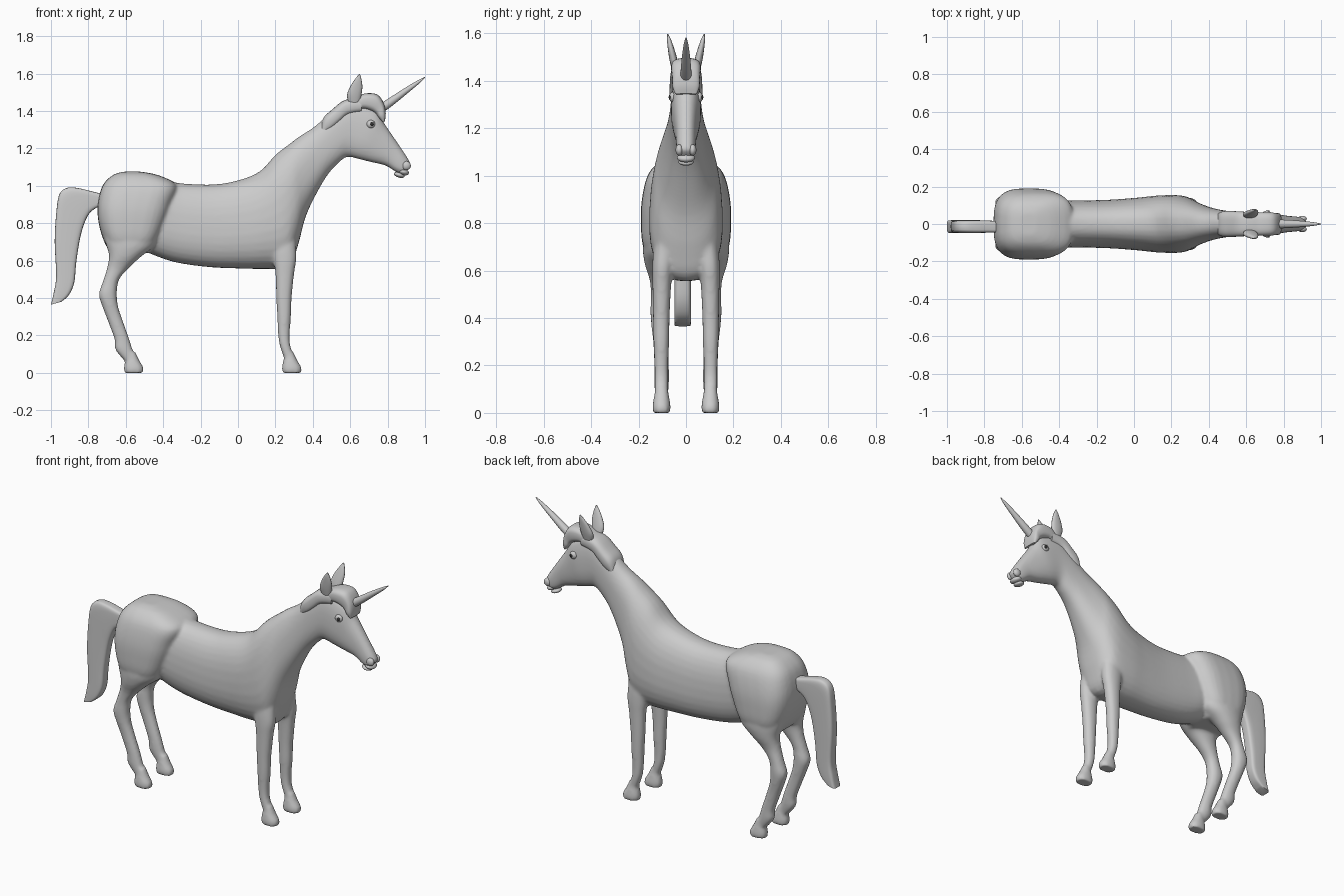
import bpy, bmesh, math
from mathutils import Vector


def select_only(ob):
    bpy.ops.object.select_all(action='DESELECT')
    ob.select_set(True)
    bpy.context.view_layer.objects.active = ob


def finish(ob, mirror=False, angle=45):
    select_only(ob)
    if mirror:
        m = ob.modifiers.new("Mirror", 'MIRROR')
        m.use_axis = (False, True, False)
        m.use_mirror_merge = False
        bpy.ops.object.modifier_apply(modifier="Mirror")
    bpy.ops.object.shade_smooth_by_angle(angle=math.radians(angle))
    return ob


def catmull(a, b, c, d, t):
    return [0.5 * (2 * q + (r - p) * t + (2 * p - 5 * q + 4 * r - s) * t * t
            + (3 * q - p - 3 * r + s) * t ** 3) for p, q, r, s in zip(a, b, c, d)]


def loft(name, rings, power=2.3, n=32, steps=4, mirror=False, y=0, egg=0):
    """Each ring: x,z of one edge, x,z of the opposite edge, half width, centre y."""
    rings = [tuple(r) if len(r) == 6 else tuple(r) + (y,) for r in rings]
    path = []
    for i in range(len(rings) - 1):
        a, d = rings[max(i - 1, 0)], rings[min(i + 2, len(rings) - 1)]
        path += [catmull(a, rings[i], rings[i + 1], d, k / steps) for k in range(steps)]
    path.append(rings[-1])
    bm = bmesh.new()
    loops = []
    for xa, za, xb, zb, w, yc in path:
        loop = []
        for k in range(n):
            t = 2 * math.pi * k / n
            c, s = [math.copysign(abs(v) ** (2 / power), v) for v in (math.cos(t), math.sin(t))]
            loop.append(bm.verts.new(((xa + xb) / 2 + (xa - xb) / 2 * c,
                                      yc + w * s * (1 - egg * c),
                                      (za + zb) / 2 + (za - zb) / 2 * c)))
        loops.append(loop)
    for p, q in zip(loops, loops[1:]):
        for k in range(n):
            j = (k + 1) % n
            bm.faces.new((p[k], p[j], q[j], q[k]))
    bm.faces.new(loops[0])
    bm.faces.new(loops[-1])
    bmesh.ops.recalc_face_normals(bm, faces=bm.faces)
    me = bpy.data.meshes.new(name)
    bm.to_mesh(me)
    bm.free()
    ob = bpy.data.objects.new(name, me)
    bpy.context.collection.objects.link(ob)
    return finish(ob, mirror)


def ball(name, loc, size, mirror=False, tilt=0):
    bpy.ops.mesh.primitive_uv_sphere_add(segments=24, ring_count=14, radius=1)
    ob = bpy.context.object
    ob.name = name
    for v in ob.data.vertices:
        p = Vector([a * b for a, b in zip(v.co, size)])
        c, s = math.cos(tilt), math.sin(tilt)
        v.co = Vector((p.x * c + p.z * s, p.y, p.z * c - p.x * s)) + Vector(loc)
    return finish(ob, mirror)


# torso, neck and head in one sweep
body = loft("body", [
    (-.56, 1.00, -.56, .68, .10), (-.43, 1.03, -.45, .63, .125), (-.29, 1.012, -.33, .59, .125),
    (-.12, 1.008, -.15, .565, .129), (.02, 1.035, .01, .558, .14), (.12, 1.08, .14, .556, .152),
    (.20, 1.165, .27, .566, .153), (.27, 1.22, .32, .68, .138), (.33, 1.265, .36, .83, .112),
    (.40, 1.31, .415, .95, .089), (.46, 1.36, .48, 1.06, .074), (.53, 1.42, .54, 1.125, .066),
    (.62, 1.46, .585, 1.155, .062), (.735, 1.415, .65, 1.142, .062), (.785, 1.33, .72, 1.125, .054),
    (.85, 1.235, .79, 1.108, .044), (.90, 1.16, .835, 1.08, .040), (.922, 1.12, .87, 1.065, .034),
    (.922, 1.105, .89, 1.072, .02)], power=2.4, egg=.07)

# broad rump
rump = loft("rump", [
    (-.61, 1.076, -.52, 1.076, .06), (-.67, 1.057, -.42, 1.055, .115), (-.725, 1.00, -.325, 1.00, .162),
    (-.75, .90, -.35, .90, .186), (-.745, .80, -.385, .80, .19), (-.715, .70, -.43, .70, .18),
    (-.68, .64, -.48, .64, .13)], power=3.2)

# hind legs
hind = loft("hind_leg", [
    (-.73, .80, -.42, .80, .075, .10), (-.71, .70, -.44, .69, .082, .10),
    (-.69, .63, -.52, .62, .063, .11), (-.70, .56, -.585, .56, .045, .108),
    (-.725, .48, -.635, .50, .038, .11), (-.744, .42, -.648, .43, .040, .11),
    (-.727, .36, -.642, .36, .037, .108), (-.697, .28, -.62, .29, .032, .105),
    (-.66, .18, -.588, .20, .031, .103), (-.656, .125, -.565, .13, .031, .103),
    (-.612, .07, -.545, .075, .027, .103)], power=2.2, mirror=True)

# front legs, running up inside the chest
front = loft("front_leg", [
    (.17, .85, .31, .85, .04, .075), (.175, .68, .31, .70, .047, .09),
    (.19, .60, .312, .61, .043, .099), (.20, .53, .30, .53, .039, .102),
    (.205, .40, .287, .40, .035, .104), (.21, .30, .283, .30, .033, .104),
    (.215, .20, .276, .20, .029, .104), (.225, .14, .281, .14, .029, .104),
    (.25, .07, .305, .075, .027, .104)], power=2.2, mirror=True)

# hooves share one shape
hooves = [loft(name, [
    (.25 + x, .10, .297 + x, .11, .026), (.241 + x, .06, .318 + x, .065, .033),
    (.234 + x, .025, .339 + x, .03, .038), (.238 + x, 0, .341 + x, 0, .037)],
    power=2.2, mirror=True, y=.103) for name, x in (("front_hoof", 0), ("hind_hoof", -.845))]

# blend torso, rump and legs into one skin
select_only(body)
for ob in [rump, hind, front] + hooves:
    ob.select_set(True)
bpy.ops.object.join()
for name, kind, settings in (("Skin", 'REMESH', dict(mode='VOXEL', voxel_size=.009)),
                             ("Relax", 'SMOOTH', dict(factor=.5, iterations=7))):
    m = body.modifiers.new(name, kind)
    for key, value in settings.items():
        setattr(m, key, value)
    bpy.ops.object.modifier_apply(modifier=name)
finish(body)

# thick flat-sided tail
loft("tail", [
    (-.72, .955, -.72, .90, .03), (-.78, .97, -.77, .875, .032), (-.85, .987, -.80, .845, .034),
    (-.91, .99, -.825, .79, .035), (-.955, .955, -.842, .73, .035), (-.972, .85, -.855, .66, .035),
    (-.98, .70, -.866, .58, .035), (-.972, .52, -.876, .48, .035), (-.985, .43, -.905, .415, .035),
    (-1.0, .365, -.945, .38, .034)], power=4.5, y=-.014)

# mane and forelock
loft("mane", [
    (.66, 1.47, .66, 1.39, .060), (.57, 1.458, .59, 1.375, .066), (.50, 1.405, .55, 1.34, .069),
    (.455, 1.36, .51, 1.305, .068), (.437, 1.285, .462, 1.28, .055)], power=2.8)
loft("forelock", [
    (.57, 1.45, .58, 1.39, .045), (.63, 1.475, .64, 1.40, .057), (.68, 1.494, .67, 1.41, .062),
    (.745, 1.488, .71, 1.40, .062), (.78, 1.44, .735, 1.385, .058), (.79, 1.385, .75, 1.365, .057),
    (.785, 1.345, .772, 1.342, .045)], power=3)

# pointed ears leaning outwards
loft("ear", [
    (.592, 1.44, .65, 1.44, .016, .042), (.583, 1.485, .66, 1.485, .017, .052),
    (.60, 1.53, .665, 1.53, .014, .062), (.625, 1.57, .66, 1.57, .009, .071),
    (.647, 1.597, .652, 1.597, .002, .077)], n=16, mirror=True)

# straight, slightly bulging horn
loft("horn", [
    (.731, 1.420, .759, 1.380, .024), (.806, 1.468, .830, 1.432, .022),
    (.892, 1.523, .909, 1.497, .016), (.961, 1.564, .971, 1.549, .009),
    (.998, 1.582, 1.0, 1.579, .002)], power=2, n=20)

# face details
ball("eye", (.71, .054, 1.33), (.023, .017, .022), True)
pupil = ball("pupil", (.715, .067, 1.33), (.011, .006, .011), True)
dark = bpy.data.materials.new("dark")
dark.diffuse_color = (.03, .03, .03, 1)
pupil.data.materials.append(dark)
ball("nostril", (.90, .028, 1.108), (.024, .016, .024), True)
ball("upper_lip", (.885, 0, 1.075), (.030, .038, .018), tilt=.3)
ball("lower_lip", (.862, 0, 1.058), (.030, .032, .014), tilt=.3)
